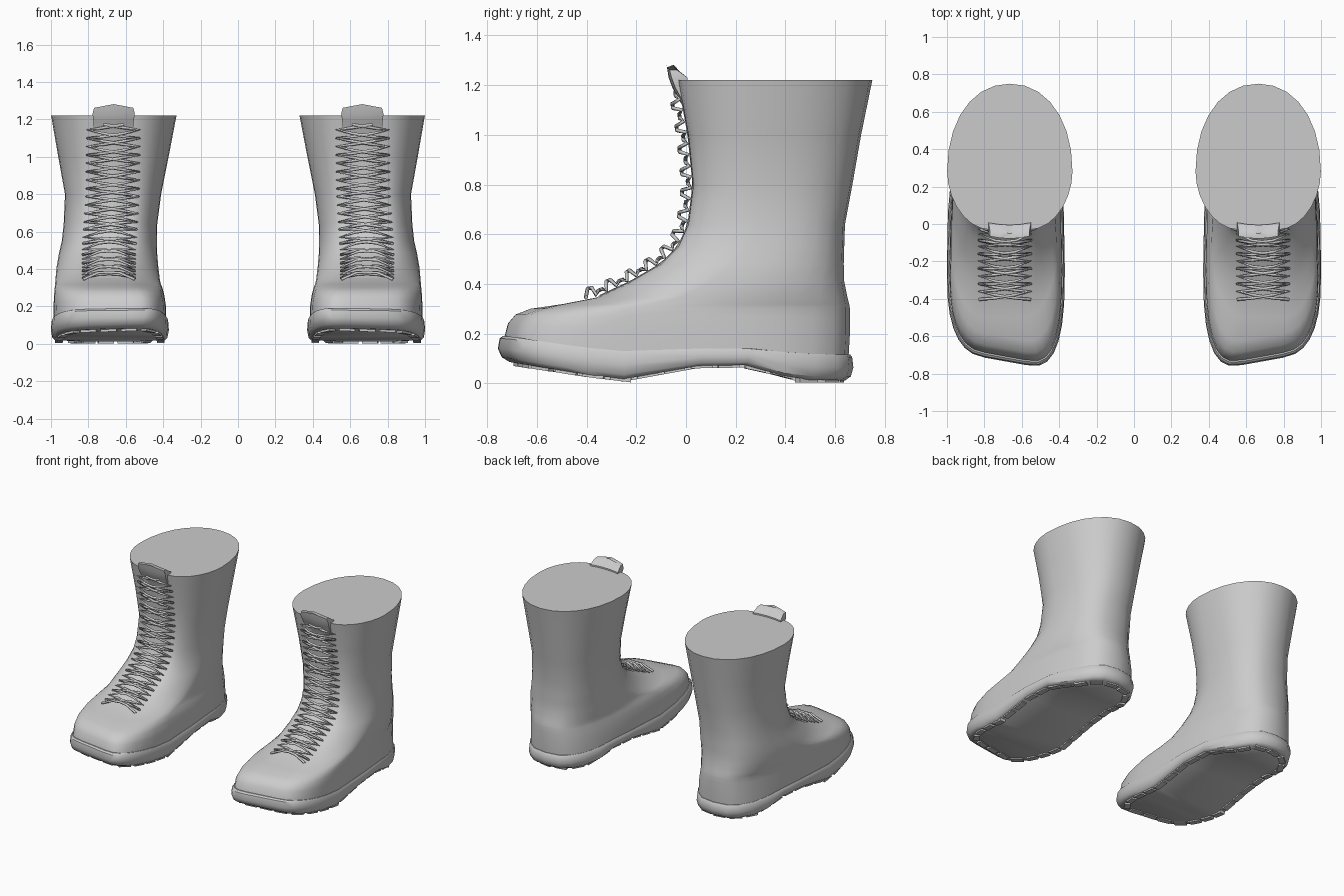
import bpy, bmesh, math
from mathutils import Vector, Matrix

cube = bpy.data.objects.get("Cube")
if cube:
    bpy.data.objects.remove(cube, do_unlink=True)

leather = bpy.data.materials.new("grey_leather")
leather.use_nodes = True
GREY = (0.6, 0.6, 0.6, 1)
leather.diffuse_color = GREY
leather.node_tree.nodes["Principled BSDF"].inputs["Base Color"].default_value = GREY

STEPS = 14   # points along one side of a boot outline
FLAT = .11   # half width of the straight edge at the front
SKEW = .18   # the toe is longest on the inner side


def finish(obj, angle=40):
    """Material, shading and the mirrored second boot."""
    obj.data.materials.append(leather)
    if obj.type == "MESH":
        bpy.ops.object.select_all(action="DESELECT")
        obj.select_set(True)
        bpy.context.view_layer.objects.active = obj
        bpy.ops.object.shade_smooth_by_angle(angle=math.radians(angle))
    obj.modifiers.new("other_boot", "MIRROR").use_mirror_merge = False


def mesh_object(name, bm, angle=40):
    bmesh.ops.recalc_face_normals(bm, faces=bm.faces)
    mesh = bpy.data.meshes.new(name)
    bm.to_mesh(mesh)
    bm.free()
    obj = bpy.data.objects.new(name, mesh)
    bpy.context.collection.objects.link(obj)
    finish(obj, angle)


def lerp_table(table, t):
    """Piecewise linear lookup in a list of pairs."""
    for (a, va), (b, vb) in zip(table, table[1:]):
        if t <= b:
            return va + (vb - va) * max(0, (t - a) / (b - a))
    return table[-1][1]


def outline(front, mid, back, cx, width, power, back_power, skew):
    """Closed plan outline: flat front edge, curved sides, round back."""
    side = []
    for k in range(STEPS + 1):
        a = math.pi * k / STEPS
        s, c = abs(math.sin(a)), abs(math.cos(a))
        if 2 * k < STEPS:
            x = FLAT + (width - FLAT) * s ** power
            y = mid + (front - mid) * c ** power
        else:
            x = width * s ** back_power if k < STEPS else 0
            y = mid + (back - mid) * c ** back_power
        side.append((x, y))
    pts = side + [(-x, y) for x, y in side[-2::-1]]
    return [Vector((cx + x, y + skew * x * max(0, (mid - y) / (mid - front)), 0))
            for x, y in pts]


def loft(bm, rings, cap_end=False):
    loops = [[bm.verts.new(p) for p in ring] for ring in rings]
    for lo, hi in zip(loops, loops[1:]):
        for i in range(len(lo)):
            j = (i + 1) % len(lo)
            bm.faces.new((lo[i], lo[j], hi[j], hi[i]))
    if cap_end:
        bm.faces.new(loops[-1])
    return loops


# Sole heights along the foot, from toe to heel
WELT = [(-.72, .19), (-.42, .145), (-.2, .125), (0, .14), (.3, .14), (.45, .118), (.7, .115)]
TREAD = [(-.74, .09), (-.4, .035), (-.2, .011), (-.05, .027), (.04, .07),
         (.3, .074), (.42, .014), (.7, .011)]

# Upper: height, front, widest point, back, centre, half width, front power
UPPER = [
    (.15, -.708, -.25, .655, .685, .302, .74), (.22, -.695, -.25, .66, .686, .3, .76),
    (.27, -.665, -.25, .66, .689, .294, .82), (.3, -.605, -.22, .66, .692, .288, .92),
    (.318, -.5, -.15, .657, .695, .283, 1.08), (.345, -.36, -.02, .65, .697, .279, 1.15),
    (.41, -.22, .1, .637, .698, .272, 1.15), (.48, -.1, .2, .635, .695, .263, 1.1),
    (.55, -.03, .25, .637, .688, .254, 1.08), (.64, .01, .28, .64, .682, .25, 1.05),
    (.8, .03, .28, .67, .668, .257, 1.05), (1, .01, .28, .705, .666, .295, 1.05),
    (1.22, -.03, .28, .75, .664, .335, 1.05),
]
rings = []
for z, front, mid, back, cx, width, power in UPPER:
    ring = outline(front, mid, back, cx, width, power, .67 + z * .22,
                   SKEW if z < .31 else 0)
    sink = max(0, 1 - (z - .15) / .15)
    for p in ring:
        p.z = z + (lerp_table(WELT, p.y) - .15) * sink
    rings.append(ring)
centre = Vector((.664, .34, 1.22))
rings.append([centre.lerp(p, .93) for p in rings[-1]])
bm = bmesh.new()
loft(bm, rings, cap_end=True)
mesh_object("boot_upper", bm, 45)


# Sole: bulging band between the welt and the tread
def sole_ring(t, grow):
    ring = outline(-.708 - grow, -.25, .655 + grow * .7, .685, .302 + grow * .5,
                   .74, .72, SKEW)
    for p in ring:
        low = lerp_table(TREAD, p.y)
        p.z = low + (lerp_table(WELT, p.y) - low) * t
    return ring


bm = bmesh.new()
edge = loft(bm, [sole_ring(t, g) for t, g in
                 ((1, -.03), (1, .008), (.9, .02), (.5, .027), (.15, .012), (0, -.02))])[-1]
# Underside as strips across the foot, so it follows the arch
count = len(edge)
for i in range(STEPS - 1):
    bm.faces.new((edge[i], edge[i + 1], edge[count - 2 - i], edge[count - 1 - i]))
bm.faces.new((edge[STEPS - 1], edge[STEPS], edge[STEPS + 1]))
mesh_object("sole", bm)

# Tread lugs around the edge of the underside
bm = bmesh.new()
path = sole_ring(0, -.06)
path.append(path[0])
pitch, travelled = .11, 0
for a, b in zip(path, path[1:]):
    length = (b - a).length
    while travelled < length:
        along = (b - a).normalized()
        side = along.cross(Vector((0, 0, 1))).normalized()
        frame = Matrix((along, side, side.cross(along))).transposed().to_4x4()
        frame.translation = a.lerp(b, travelled / length)
        size = Matrix.Diagonal((.085, .04, .02, 1))
        bmesh.ops.create_cube(bm, size=1, matrix=frame @ size)
        travelled += pitch
    travelled -= length
mesh_object("tread_lugs", bm, 20)

# Front line of the boot, followed by tongue and laces
FRONT = [Vector((0, r[1], r[0])) for r in UPPER[4:]]
TOTAL = sum((b - a).length for a, b in zip(FRONT, FRONT[1:]))
CENTRE = [(0, .69), (.5, .69), (.8, .67), (1.3, .664)]


def front_frame(dist):
    """Point and outward normal at a distance along the front line."""
    for a, b in zip(FRONT, FRONT[1:]):
        step = (b - a).length
        if dist <= step or b is FRONT[-1]:
            d = (b - a) / step
            return a + d * dist, Vector((0, -d.z, d.y))
        dist -= step


# Tongue: flush strip under the laces, padded where it stands above the collar
rows = []
for k in range(3, 23):
    p, n = front_frame(TOTAL * k / 24)
    rows.append((p + n * .004, .105, 0, .012))
rows += [(Vector((0, -.055, 1.19)), .108, 0, .05),
         (Vector((0, -.07, 1.23)), .113, 0, .065),
         (Vector((0, -.078, 1.262)), .105, .02, .028)]
bm = bmesh.new()
rings = []
for p, half, peak, thick in rows:
    cx = lerp_table(CENTRE, p.z)
    front = [Vector((cx + half * u, p.y + .012 * u * u, p.z + peak * (1 - abs(u))))
             for u in (-1, -.5, 0, .5, 1)]
    rings.append(front + [q + Vector((0, thick, 0)) for q in reversed(front)])
loft(bm, rings, cap_end=True)
mesh_object("tongue", bm)

# Laces: two crossing zigzags, arched over the tongue
HALF_ROWS = 24
for name, sign in (("lace_a", 1), ("lace_b", -1)):
    curve = bpy.data.curves.new(name, "CURVE")
    curve.dimensions = "3D"
    curve.bevel_depth, curve.bevel_resolution = .008, 1
    pts = []
    for k in range(HALF_ROWS):
        turn = sign * (-1) ** k
        lift = .042 if k % 2 == 0 else .022
        for f in (0, .3, .7):
            p, n = front_frame(.1 + (TOTAL - .13) * (k + f) / HALF_ROWS)
            p = p + n * (lift if f else .008)
            p.x = lerp_table(CENTRE, p.z) + .138 * (1 - 2 * f) * turn
            pts.append(p)
    spline = curve.splines.new("POLY")
    spline.points.add(len(pts) - 1)
    for point, p in zip(spline.points, pts):
        point.co = (*p, 1)
    obj = bpy.data.objects.new(name, curve)
    bpy.context.collection.objects.link(obj)
    finish(obj)
